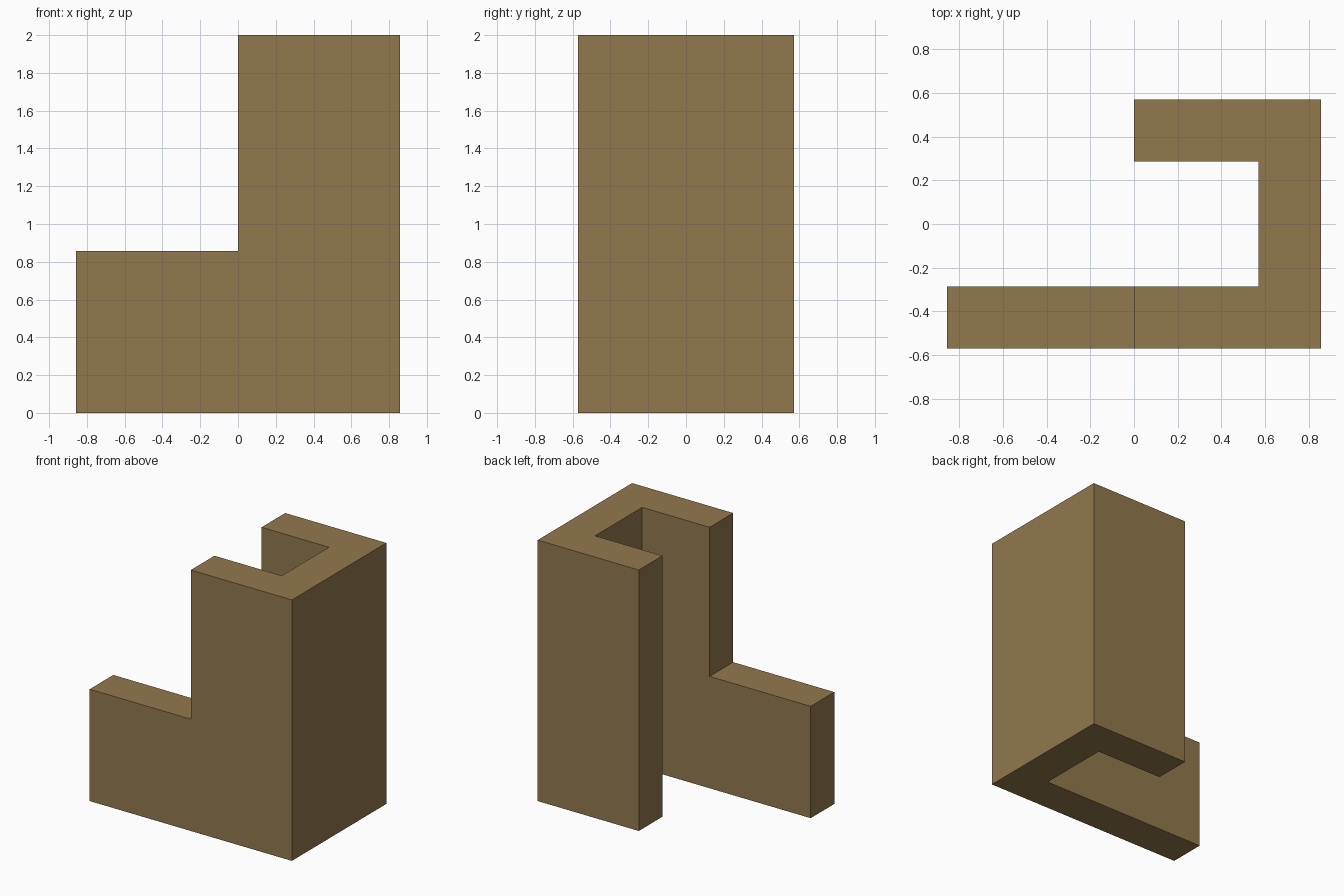
import bpy
import bmesh

cube = bpy.data.objects.get("Cube")
if cube:
    bpy.data.objects.remove(cube, do_unlink=True)

U = 2 / 7  # wall thickness, the module of the whole shape

wood = bpy.data.materials.new("warm brown")
wood.use_nodes = True
color = (0.29, 0.19, 0.077, 1)
wood.diffuse_color = color
wood.node_tree.nodes["Principled BSDF"].inputs["Base Color"].default_value = color


def prism(name, outline, bottom, top):
    """Extrude a plan outline, given in modules, between two heights."""
    bm = bmesh.new()
    base = bm.faces.new([bm.verts.new((x * U, y * U, bottom * U)) for x, y in outline])
    new = bmesh.ops.extrude_face_region(bm, geom=[base])["geom"]
    verts = [v for v in new if isinstance(v, bmesh.types.BMVert)]
    bmesh.ops.translate(bm, verts=verts, vec=(0, 0, (top - bottom) * U))
    bmesh.ops.recalc_face_normals(bm, faces=bm.faces)
    mesh = bpy.data.meshes.new(name)
    bm.to_mesh(mesh)
    bm.free()
    mesh.materials.append(wood)
    obj = bpy.data.objects.new(name, mesh)
    bpy.context.collection.objects.link(obj)
    return obj


# Hook-shaped wall at full height
wall = prism("hooked_wall", [(-3, -2), (3, -2), (3, 2), (0, 2),
                             (0, 1), (2, 1), (2, -1), (-3, -1)], 0, 7)

# Step cut out of the long front arm
notch = prism("notch_cutter", [(-4, -3), (0, -3), (0, 0), (-4, 0)], 3, 8)
notch.hide_render = True
cut = wall.modifiers.new("step", "BOOLEAN")
cut.operation = "DIFFERENCE"
cut.solver = "EXACT"
cut.object = notch

bpy.context.view_layer.objects.active = wall
bpy.ops.object.modifier_apply(modifier=cut.name)
bpy.data.objects.remove(notch, do_unlink=True)
